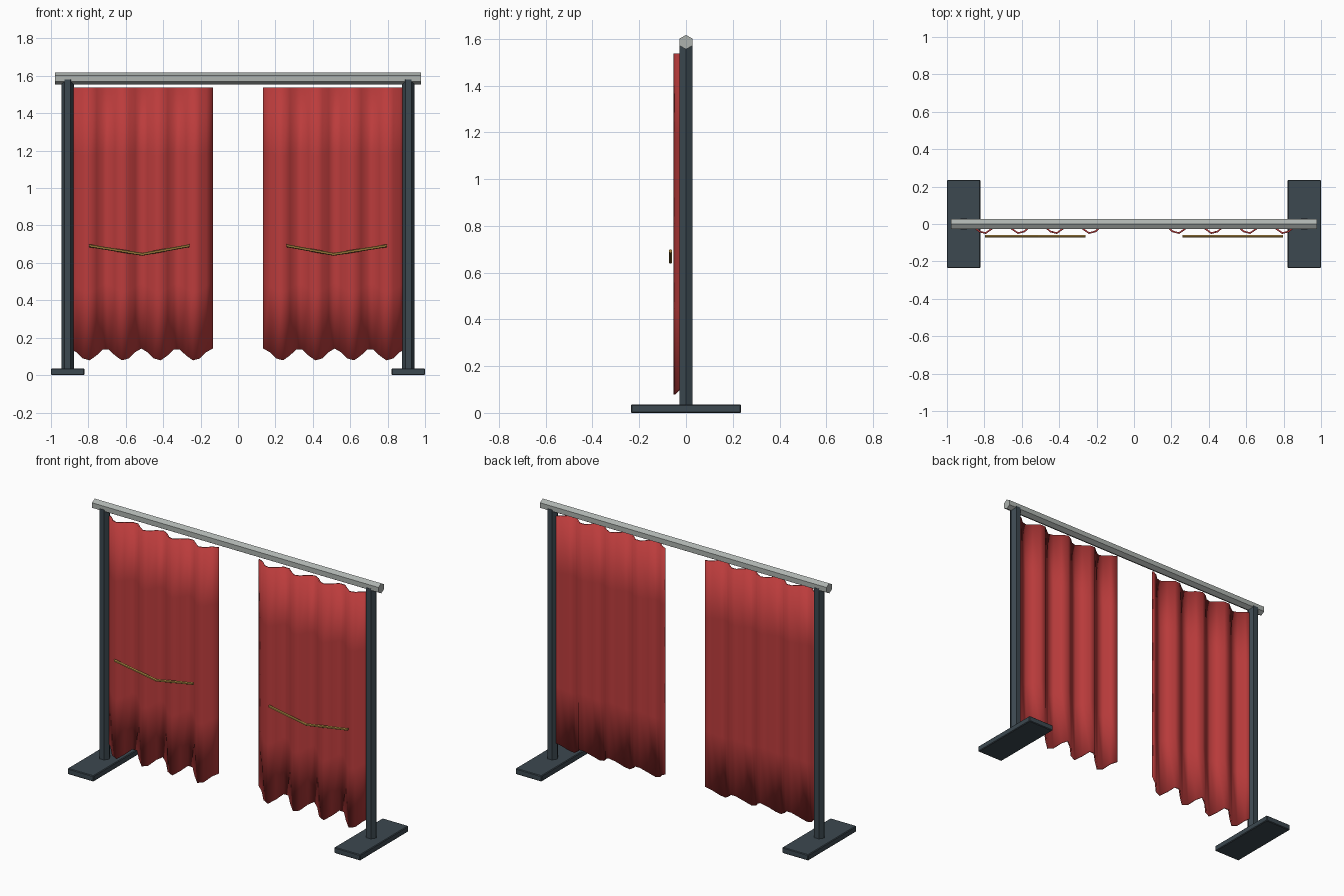
import bpy, bmesh, math
from mathutils import Vector

if "Cube" in bpy.data.objects:
    bpy.data.objects.remove(bpy.data.objects["Cube"])


def material(name, rgb):
    m = bpy.data.materials.new(name)
    m.diffuse_color = (*rgb, 1)
    m.use_nodes = True
    m.node_tree.nodes["Principled BSDF"].inputs["Base Color"].default_value = m.diffuse_color
    return m


STEEL = material("dark_steel", (0.045, 0.065, 0.08))
METAL = material("rail_metal", (0.42, 0.45, 0.43))
CLOTH = material("red_cloth", (0.5, 0.045, 0.045))
GOLD = material("gold_cord", (0.45, 0.27, 0.06))


def finish(name, bm, mat, smooth=None):
    bmesh.ops.recalc_face_normals(bm, faces=bm.faces)
    me = bpy.data.meshes.new(name)
    bm.to_mesh(me)
    bm.free()
    ob = bpy.data.objects.new(name, me)
    bpy.context.collection.objects.link(ob)
    me.materials.append(mat)
    if smooth:
        me.polygons.foreach_set("use_smooth", [True] * len(me.polygons))
    return ob


def tube(name, pts, r, mat, side, sides=6):
    """Sweep a hexagon along pts; 'side' is the direction of the first corner."""
    bm = bmesh.new()
    pts = [Vector(p) for p in pts]
    rings = []
    axis = (pts[-1] - pts[0]).normalized()
    u = Vector(side)
    w = axis.cross(u)
    for p in pts:
        rings.append([bm.verts.new(p + r * (math.cos(a) * u + math.sin(a) * w))
                      for a in (math.tau * i / sides for i in range(sides))])
    for a, b in zip(rings, rings[1:]):
        for i in range(sides):
            j = (i + 1) % sides
            bm.faces.new((a[i], a[j], b[j], b[i]))
    bm.faces.new(rings[0])
    bm.faces.new(rings[-1])
    return finish(name, bm, mat)


def foot(name, x):
    bm = bmesh.new()
    bmesh.ops.create_cube(bm, size=1)
    bmesh.ops.scale(bm, vec=(0.178, 0.472, 0.036), verts=bm.verts)
    bmesh.ops.translate(bm, vec=(x, 0, 0.018), verts=bm.verts)
    bmesh.ops.bevel(bm, geom=bm.edges[:], offset=0.004, segments=1, affect='EDGES')
    return finish(name, bm, STEEL)


def curtain(name, cx, cols=22, rows=4, width=0.76, folds=4):
    """Pleated sheet with a scalloped hem."""
    bm = bmesh.new()
    grid = []
    for j in range(rows + 1):
        t = j / rows
        row = []
        for i in range(cols + 1):
            c = math.cos(math.tau * folds * i / cols)
            hem = 0.11 + 0.032 * c
            row.append(bm.verts.new((cx + (i / cols - 0.5) * width,
                                     -0.02 + 0.03 * c,
                                     hem + (1.537 - hem) * t)))
        grid.append(row)
    for a, b in zip(grid, grid[1:]):
        for i in range(cols):
            bm.faces.new((a[i], a[i + 1], b[i + 1], b[i]))
    ob = finish(name, bm, CLOTH, smooth=True)
    s = ob.modifiers.new("thickness", 'SOLIDIFY')
    s.thickness = 0.009
    s.offset = 0
    return ob


# Top rail
tube("top_rail", [(-0.978, 0, 1.586), (0.978, 0, 1.586)], 0.031, METAL, (0, 0, 1))

for label, s in (("left", -1), ("right", 1)):
    # Stand: foot and post
    foot(label + "_foot", s * 0.911)
    tube(label + "_post", [(s * 0.911, 0, 0.02), (s * 0.911, 0, 1.58)], 0.033, STEEL, (1, 0, 0))
    # Curtain panel and its tie cord
    curtain(label + "_curtain", s * 0.517)
    tube(label + "_tie", [(s * 0.26, -0.066, 0.692), (s * 0.512, -0.066, 0.646),
                          (s * 0.797, -0.066, 0.692)], 0.008, GOLD, (0, 0, 1))
